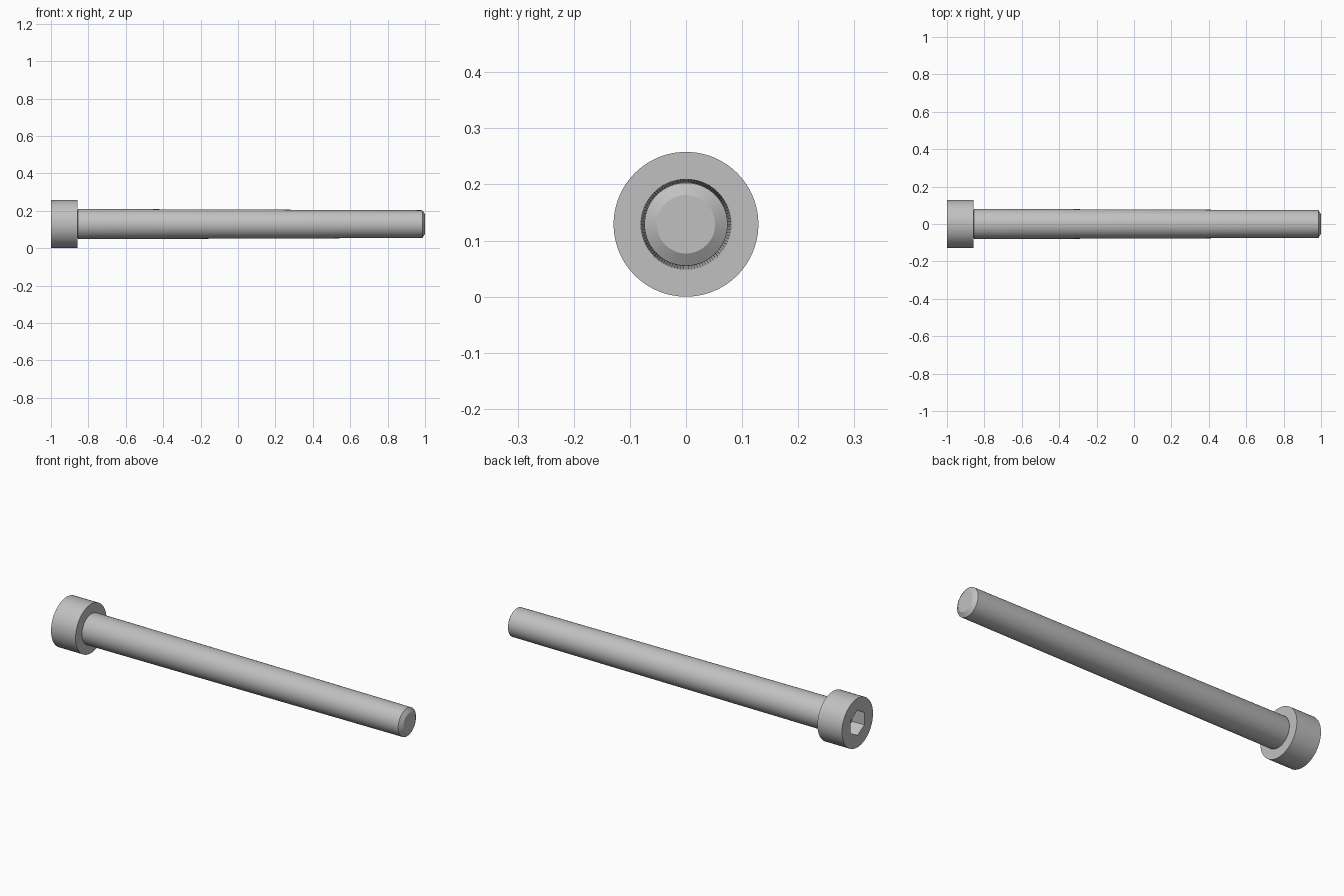
import bpy
import bmesh
from math import radians, cos, pi
from mathutils import Matrix, Vector

cube = bpy.data.objects.get("Cube")
if cube:
    bpy.data.objects.remove(cube, do_unlink=True)

HEAD_R, SHAFT_R, TIP_R = 0.129, 0.074, 0.052
AXIS_Z = HEAD_R
HEAD_END = -0.857
FILLET = 0.007
SOCKET_FLATS, SOCKET_DEPTH = 0.114, 0.072

# Plain steel
steel = bpy.data.materials.new("steel grey")
steel.use_nodes = True
colour = (0.53, 0.53, 0.53, 1)
steel.diffuse_color = colour
steel.node_tree.nodes["Principled BSDF"].inputs["Base Color"].default_value = colour


def make_object(name, bm):
    bmesh.ops.recalc_face_normals(bm, faces=bm.faces)
    mesh = bpy.data.meshes.new(name)
    bm.to_mesh(mesh)
    bm.free()
    mesh.materials.append(steel)
    obj = bpy.data.objects.new(name, mesh)
    bpy.context.collection.objects.link(obj)
    obj.location.z = AXIS_Z
    return obj


def lathe(name, profile, steps=96):
    """Turn (x, radius) points about the screw's long axis."""
    bm = bmesh.new()
    verts = [bm.verts.new((x, 0, r)) for x, r in profile]
    edges = [bm.edges.new(pair) for pair in zip(verts, verts[1:])]
    bmesh.ops.spin(bm, geom=verts + edges, cent=(0, 0, 0), axis=(1, 0, 0),
                   angle=2 * pi, steps=steps, use_duplicate=False)
    bmesh.ops.remove_doubles(bm, verts=bm.verts, dist=1e-5)
    bmesh.ops.holes_fill(bm, edges=[e for e in bm.edges if e.is_boundary], sides=0)
    return make_object(name, bm)


# Screw body: head, rounded neck, shank and chamfered tip
neck = [(HEAD_END + FILLET * (1 - cos(a)),
         SHAFT_R + FILLET * (1 - cos(pi / 2 - a)))
        for a in (radians(90 * (4 - i) / 4) for i in range(5))]
neck.sort()
screw = lathe("socket_head_screw",
              [(-1, HEAD_R), (HEAD_END, HEAD_R)]
              + [(x, 2 * SHAFT_R + FILLET - r) for x, r in neck]
              + [(0.986, SHAFT_R), (1, TIP_R)])

# Hexagonal socket cutter, with corners up and down
bm = bmesh.new()
radius = SOCKET_FLATS / 2 / cos(pi / 6)
bmesh.ops.create_cone(bm, cap_ends=True, segments=6, radius1=radius,
                      radius2=radius, depth=2 * SOCKET_DEPTH)
top = max(bm.verts, key=lambda v: v.co.x).co
if abs(top.x - radius) > 1e-4:
    bmesh.ops.rotate(bm, verts=bm.verts, matrix=Matrix.Rotation(pi / 6, 3, "Z"))
bmesh.ops.rotate(bm, verts=bm.verts, matrix=Matrix.Rotation(pi / 2, 3, "Y"))
bmesh.ops.translate(bm, verts=bm.verts, vec=Vector((-1, 0, 0)))
cutter = make_object("socket_cutter", bm)
cutter.hide_render = True

# Cut the socket and keep only the finished screw
cut = screw.modifiers.new("hex_socket", "BOOLEAN")
cut.operation = "DIFFERENCE"
cut.solver = "EXACT"
cut.object = cutter
bpy.ops.object.select_all(action="DESELECT")
screw.select_set(True)
bpy.context.view_layer.objects.active = screw
bpy.ops.object.modifier_apply(modifier=cut.name)
bpy.data.objects.remove(cutter, do_unlink=True)
bpy.ops.object.shade_smooth_by_angle(angle=radians(30))
